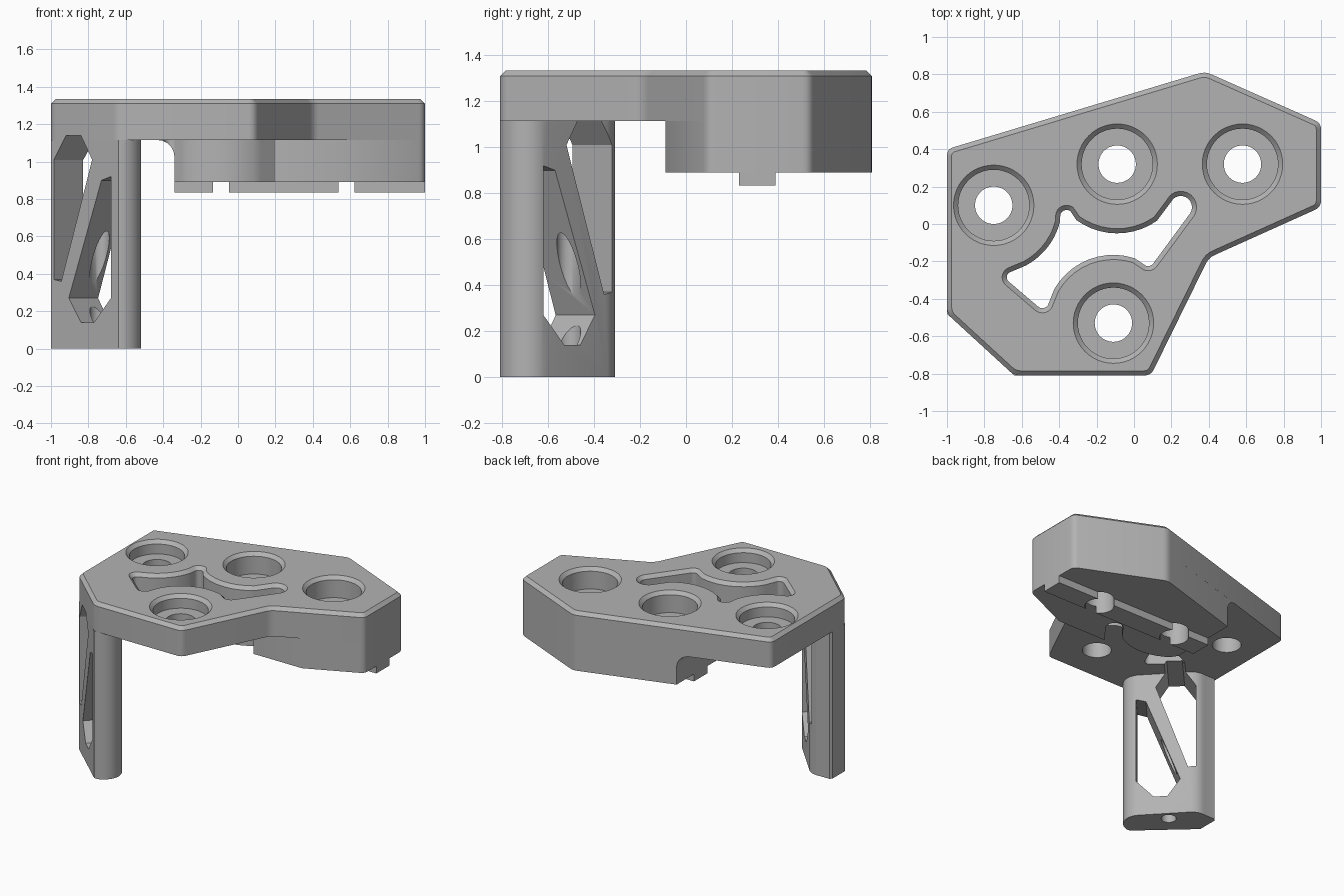
import bpy
import bmesh
import math
from mathutils import Vector

cube = bpy.data.objects.get("Cube")
if cube:
    bpy.data.objects.remove(cube, do_unlink=True)

TOP, UNDER, BASE, CHAMFER = 1.335, 1.115, 0.89, 0.025

grey = bpy.data.materials.new("light_grey")
grey.use_nodes = True
grey.diffuse_color = (0.45, 0.45, 0.45, 1)
grey.node_tree.nodes["Principled BSDF"].inputs["Base Color"].default_value = (0.45, 0.45, 0.45, 1)


def loft(name, rings):
    """Skin a closed solid through rings of equal point count."""
    bm = bmesh.new()
    loops = [[bm.verts.new(p) for p in ring] for ring in rings]
    n = len(loops[0])
    for a, b in zip(loops, loops[1:]):
        for i in range(n):
            j = (i + 1) % n
            bm.faces.new((a[i], a[j], b[j], b[i]))
    bm.faces.new(loops[0][::-1])
    bm.faces.new(loops[-1])
    bmesh.ops.recalc_face_normals(bm, faces=bm.faces)
    mesh = bpy.data.meshes.new(name)
    bm.to_mesh(mesh)
    bm.free()
    mesh.materials.append(grey)
    obj = bpy.data.objects.new(name, mesh)
    bpy.context.collection.objects.link(obj)
    return obj


def level(points, z):
    return [(x, y, z) for x, y in points]


def arc(centre, r, start, end, steps=10):
    angles = [math.radians(start + (end - start) * i / steps) for i in range(steps + 1)]
    return [(centre[0] + r * math.cos(a), centre[1] + r * math.sin(a)) for a in angles]


def circle(centre, r):
    return arc(centre, r, 0, 360, 48)[:-1]


def soften(points, r, skip=()):
    """Round each corner with a short curve."""
    out = []
    for i, p in enumerate(points):
        p = Vector(p)
        if i in skip:
            out.append(p)
            continue
        a = p + (Vector(points[i - 1]) - p).normalized() * r
        b = p + (Vector(points[(i + 1) % len(points)]) - p).normalized() * r
        out += [a * (1 - t) ** 2 + p * 2 * t * (1 - t) + b * t * t for t in (0, 0.25, 0.5, 0.75, 1)]
    return out


def inset(points, d):
    """Offset a clockwise outline inwards."""
    out = []
    for i, p in enumerate(points):
        a = (p - points[i - 1]).normalized()
        b = (points[(i + 1) % len(points)] - p).normalized()
        na, nb = Vector((a.y, -a.x)), Vector((b.y, -b.x))
        out.append(p + (na + nb) * d / (1 + na.dot(nb)))
    return out


def cut(obj, cutters):
    for c in cutters:
        mod = obj.modifiers.new(c.name, "BOOLEAN")
        mod.operation, mod.solver, mod.object = "DIFFERENCE", "EXACT", c
    bpy.context.view_layer.update()
    mesh = bpy.data.meshes.new_from_object(obj.evaluated_get(bpy.context.evaluated_depsgraph_get()))
    obj.modifiers.clear()
    obj.data = mesh


# Plate with chamfered top edge
outline = soften([(-1, 0.4), (0.38, 0.815), (1, 0.54), (1, 0.09), (0.4, -0.18),
                  (0.09, -0.81), (-0.64, -0.81), (-1, -0.48)], 0.035)
plate = loft("plate", [level(outline, UNDER), level(outline, TOP - CHAMFER),
                       level(inset(outline, CHAMFER), TOP)])

# Thick block below the plate, with rail and corner fillet
block_outline = soften([(-0.34, 0.598), (0.38, 0.815), (1, 0.54), (1, 0.09),
                        (0.6, -0.09), (-0.34, -0.09)], 0.035, skip=(0, 4, 5))
block = loft("block", [level(block_outline, BASE), level(block_outline, UNDER)])
rail_outline = [(-0.34, 0.23), (-0.34, 0.39), (1, 0.39), (1, 0.23)]
rail = loft("rail", [level(rail_outline, 0.835), level(rail_outline, BASE)])
curve = [(-0.34, UNDER)] + arc((-0.43, UNDER - 0.09), 0.09, 0, 90, 8)
fillet = loft("block_fillet", [[(x, 0.03, z) for x, z in curve],
                               [(x, 0.4 + (x + 1) * 0.3, z) for x, z in curve]])

# Leg: a diagonal slab with rounded ends
leg_outline = ([(-1, -0.48), (-0.64, -0.81), (-0.61, -0.81)]
               + arc((-0.64, -0.69), 0.122, -65, 45, 10)
               + arc((-0.88, -0.43), 0.12, 47, 100, 5) + [(-0.985, -0.312), (-1, -0.33)])
leg = loft("leg", [level(leg_outline, 0), level(leg_outline, UNDER)])

# Counterbored screw holes
hole_a, hole_b, hole_c, hole_d = (-0.75, 0.1), (-0.09, 0.32), (0.58, 0.32), (-0.11, -0.53)
holes = []
for centre, depth in ((hole_a, 0.1), (hole_b, 0.16), (hole_c, 0.16), (hole_d, 0.1)):
    steps = ((0.1, 0.7), (0.1, TOP - depth), (0.19, TOP - depth),
             (0.19, TOP - CHAMFER), (0.215, TOP), (0.215, TOP + 0.1))
    holes.append(loft("hole_cutter", [level(circle(centre, r), z) for r, z in steps]))


# Curved slot that wraps around three of the holes
def slot(d):
    return (arc((-0.65, -0.285), 0.055 - d, 230, 115) + arc(hole_a, 0.34 + d, -62, -14)
            + arc((-0.36, 0.04), 0.06 - d, 165, 55) + arc(hole_b, 0.345 + d, 234, 305)
            + arc((0.25, 0.09), 0.085 - d, 130, -33) + arc((0.075, -0.19), 0.06 - d, -33, -110)
            + arc(hole_d, 0.34 + d, 72, 150) + arc((-0.49, -0.415), 0.06 - d, -30, -130))


slot_cutter = loft("slot_cutter", [level(slot(CHAMFER), 0.7), level(slot(CHAMFER), TOP - CHAMFER),
                                   level(slot(0), TOP), level(slot(0), TOP + 0.1)])

# Windows through the leg, square to its diagonal face
normal = Vector((0.676, 0.737, 0))
windows = []
for shape in ([(-0.985, 0.37), (-0.945, 0.36), (-0.78, 1.01), (-0.84, 1.14), (-0.92, 1.14), (-0.985, 1.01)],
              [(-0.68, 0.92), (-0.73, 0.9), (-0.905, 0.27), (-0.84, 0.14), (-0.77, 0.14), (-0.68, 0.27)]):
    face = [Vector((x, -0.48 - (x + 1) * 0.917, z)) for x, z in shape]
    windows.append(loft("window_cutter", [[p - normal * 0.1 for p in face],
                                          [p + normal * 0.36 for p in face]]))

# Vertical bore in the foot
bore = circle((-0.74, -0.51), 0.052)
bore_cutter = loft("bore_cutter", [level(bore, -0.1), level(bore, 0.65)])

cut(plate, holes + [slot_cutter, windows[0]])
cut(block, holes[1:3] + [slot_cutter])
cut(rail, holes[1:3])
cut(fillet, [slot_cutter])
cut(leg, windows + [bore_cutter])
for cutter in holes + windows + [slot_cutter, bore_cutter]:
    bpy.data.objects.remove(cutter, do_unlink=True)

# Smooth the curved walls, keep edges crisp
bpy.ops.object.select_all(action="DESELECT")
for part in (plate, block, rail, fillet, leg):
    part.select_set(True)
    bpy.context.view_layer.objects.active = part
bpy.ops.object.shade_smooth_by_angle(angle=math.radians(30))
